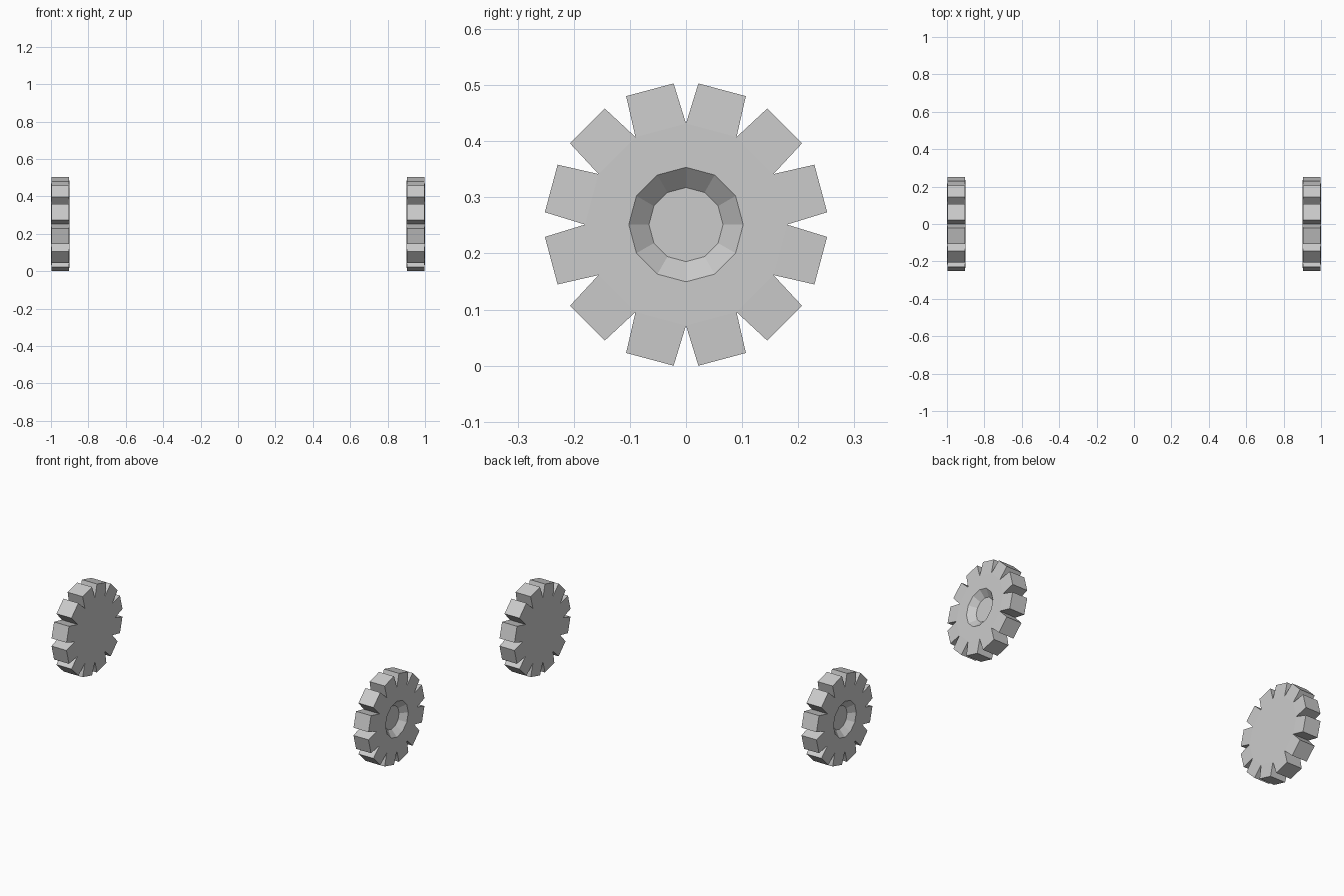
import bpy, bmesh, math
from mathutils import Matrix, Vector

if "Cube" in bpy.data.objects:
    bpy.data.objects.remove(bpy.data.objects["Cube"])

CORE_R, THICK, TOOTH_LEN, TOOTH_SCALE = 0.18, 0.10, 0.0748, 0.941
RIM_R, FLOOR_R, DEPTH, AXLE_Z = 0.102, 0.066, 0.033, 0.2515


def scale_face(face, factor):
    c = face.calc_center_median()
    for v in face.verts:
        v.co = c + (v.co - c) * factor


def make_wheel(name, side):
    bm = bmesh.new()
    # Twelve-sided core lying along x
    bmesh.ops.create_cone(bm, cap_ends=True, segments=12, radius1=CORE_R,
                          radius2=CORE_R, depth=THICK,
                          matrix=Matrix.Rotation(math.pi / 2, 4, 'Y'))
    bm.normal_update()
    sides = [f for f in bm.faces if abs(f.normal.x) < 0.1]
    outer = max(bm.faces, key=lambda f: f.normal.x)

    # Treads: each side face pulled out and slightly narrowed
    for f in bmesh.ops.extrude_discrete_faces(bm, faces=sides)['faces']:
        f.normal_update()
        bmesh.ops.translate(bm, verts=f.verts, vec=f.normal * TOOTH_LEN)
        scale_face(f, TOOTH_SCALE)

    # Hub recess on the outer face
    rim = bmesh.ops.extrude_discrete_faces(bm, faces=[outer])['faces'][0]
    scale_face(rim, RIM_R / CORE_R)
    floor = bmesh.ops.extrude_discrete_faces(bm, faces=[rim])['faces'][0]
    scale_face(floor, FLOOR_R / RIM_R)
    bmesh.ops.translate(bm, verts=floor.verts, vec=Vector((-DEPTH, 0, 0)))

    if side < 0:
        bmesh.ops.rotate(bm, verts=bm.verts, matrix=Matrix.Rotation(math.pi, 3, 'Z'))
    bmesh.ops.recalc_face_normals(bm, faces=bm.faces)
    mesh = bpy.data.meshes.new(name)
    bm.to_mesh(mesh)
    bm.free()
    obj = bpy.data.objects.new(name, mesh)
    obj.location = (side * (1 - THICK / 2), 0, AXLE_Z)
    bpy.context.collection.objects.link(obj)


make_wheel("right_wheel", 1)
make_wheel("left_wheel", -1)
